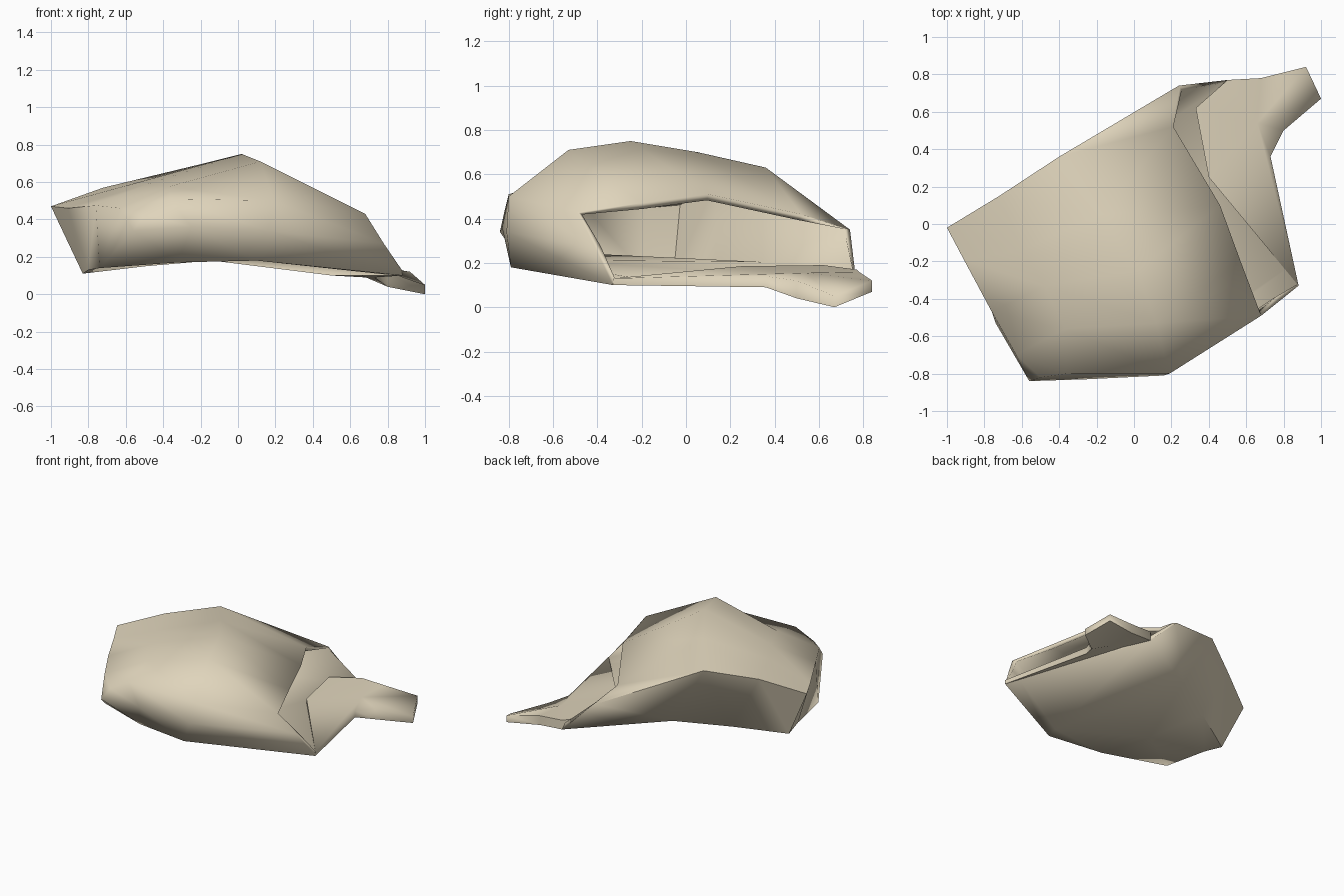
import bpy, bmesh, math

if "Cube" in bpy.data.objects:
    bpy.data.objects.remove(bpy.data.objects["Cube"])

mat = bpy.data.materials.new("warm sand")
mat.diffuse_color = (0.74, 0.66, 0.50, 1)
mat.use_nodes = True
mat.node_tree.nodes["Principled BSDF"].inputs["Base Color"].default_value = mat.diffuse_color


def make(name, verts, faces, angle, thickness=0):
    me = bpy.data.meshes.new(name)
    me.from_pydata(verts, [], faces)
    bm = bmesh.new()
    bm.from_mesh(me)
    bmesh.ops.triangulate(bm, faces=[f for f in bm.faces if len(f.verts) > 4])
    bmesh.ops.recalc_face_normals(bm, faces=bm.faces)
    # outward orientation check on the highest face
    top = max(bm.faces, key=lambda f: f.calc_center_median().z)
    if top.normal.z < 0:
        bmesh.ops.reverse_faces(bm, faces=bm.faces)
    bm.to_mesh(me)
    bm.free()
    me.materials.append(mat)
    ob = bpy.data.objects.new(name, me)
    bpy.context.collection.objects.link(ob)
    if thickness:
        mod = ob.modifiers.new("wall", 'SOLIDIFY')
        mod.thickness = thickness
        mod.offset = -1
    bpy.ops.object.select_all(action='DESELECT')
    ob.select_set(True)
    bpy.context.view_layer.objects.active = ob
    bpy.ops.object.shade_smooth_by_angle(angle=math.radians(angle))
    return ob


# Domed shell: cross-sections from the left end to the opening, each running
# back bottom -> back edge -> crest -> front -> front bottom -> arch underneath
sections = [
    [(-.83, -.05, .11), (-1, -.02, .47), (-.91, -.19, .46), (-.76, -.47, .475),
     (-.63, -.70, .46), (-.50, -.82, .43), (-.56, -.84, .34), (-.74, -.53, .14),
     (-.80, -.20, .13)],
    [(-.49, .15, .15), (-.72, .15, .57), (-.60, -.14, .58), (-.48, -.33, .59),
     (-.37, -.56, .575), (-.36, -.80, .51), (-.25, -.83, .36), (-.32, -.72, .17),
     (-.48, -.40, .21)],
    [(-.14, .36, .18), (-.40, .36, .63), (-.18, .05, .70), (.02, -.25, .75),
     (.12, -.53, .71), (.19, -.80, .50), (.16, -.81, .34), (.10, -.79, .18),
     (.12, -.70, .185)],
    [(.50, .77, .10), (.24, .74, .35), (.21, .52, .42), (.46, .10, .51),
     (.57, -.20, .47), (.68, -.49, .43), (.78, -.41, .27), (.88, -.33, .10),
     (.84, -.22, .10)],
]
n = len(sections[0])
verts = [p for s in sections for p in s]
faces = [tuple(range(n))]                       # closed left end
for i in range(len(sections) - 1):
    for j in range(n):                          # walls and floor
        k = (j + 1) % n
        faces.append((i*n + j, i*n + k, (i+1)*n + k, (i+1)*n + j))
make("domed_shell", verts, faces, 80, 0.03)

# Lip and spout: outline with upper and lower heights, fanned from a centre
outline = [(.88, -.33, .13, .10), (.73, .36, .14, .09), (.80, .50, .12, .04),
           (1.0, .67, .05, .0), (.92, .84, .12, .07), (.68, .78, .16, .09),
           (.50, .77, .17, .10), (.33, .62, .19, .14), (.40, .25, .185, .14)]
m = len(outline)
verts = [(x, y, t) for x, y, t, b in outline] + [(x, y, b) for x, y, t, b in outline]
verts += [(.66, .54, .155), (.66, .54, .10)]
faces = []
for j in range(m):
    k = (j + 1) % m
    faces += [(j, k, 2*m), (m + k, m + j, 2*m + 1), (j, m + j, m + k, k)]
make("spout_lip", verts, faces, 80)
